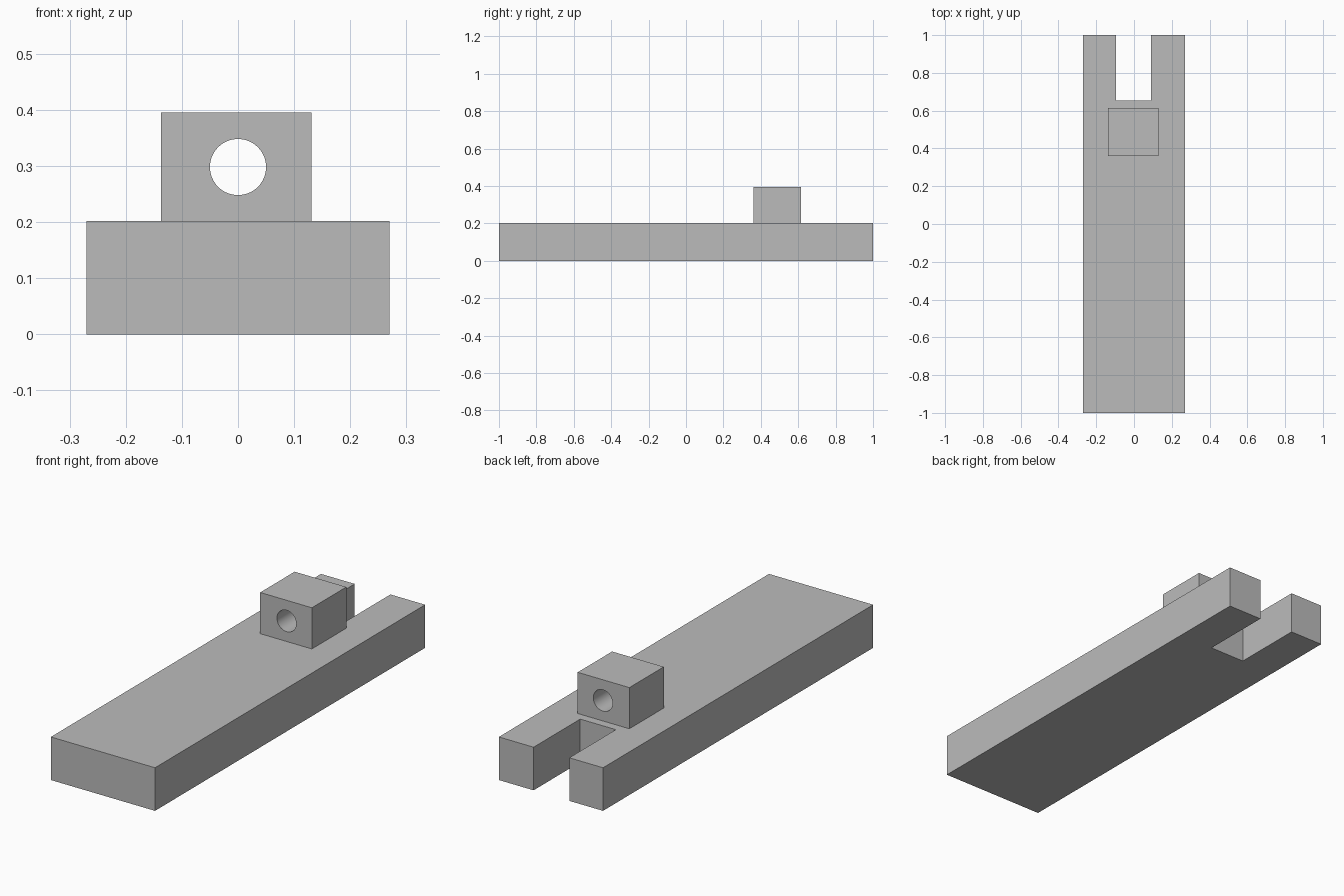
import bpy
import bmesh
import math
from mathutils import Matrix

cube = bpy.data.objects.get("Cube")
if cube:
    bpy.data.objects.remove(cube, do_unlink=True)

grey = bpy.data.materials.new("plain grey")
grey.use_nodes = True
colour = (0.5, 0.5, 0.5, 1)
grey.diffuse_color = colour
grey.node_tree.nodes["Principled BSDF"].inputs["Base Color"].default_value = colour


def make_object(name, bm):
    bmesh.ops.recalc_face_normals(bm, faces=bm.faces)
    mesh = bpy.data.meshes.new(name)
    bm.to_mesh(mesh)
    bm.free()
    mesh.materials.append(grey)
    obj = bpy.data.objects.new(name, mesh)
    bpy.context.collection.objects.link(obj)
    return obj


def prism(name, outline, bottom, top):
    """Extrude an outline in plan from bottom to top."""
    bm = bmesh.new()
    face = bm.faces.new([bm.verts.new((x, y, bottom)) for x, y in outline])
    grown = bmesh.ops.extrude_face_region(bm, geom=[face], use_keep_orig=True)
    verts = [v for v in grown["geom"] if isinstance(v, bmesh.types.BMVert)]
    bmesh.ops.translate(bm, verts=verts, vec=(0, 0, top - bottom))
    return make_object(name, bm)


# Long base plate with an open slot in its back end
W, L, H = 0.27, 1.0, 0.202
slot_left, slot_right, slot_end = 0.09, -0.095, 0.655
prism("slotted_base", [
    (-W, -L), (W, -L), (W, L), (slot_left, L), (slot_left, slot_end),
    (slot_right, slot_end), (slot_right, L), (-W, L)], 0, H)

# Block standing in front of the slot
x0, x1, y0, y1 = -0.137, 0.131, 0.36, 0.615
block = prism("bored_block", [(x0, y0), (x1, y0), (x1, y1), (x0, y1)], H, 0.395)

# Round bore through the block from front to back
bm = bmesh.new()
bmesh.ops.create_cone(
    bm, cap_ends=True, segments=64, radius1=0.05, radius2=0.05, depth=0.5,
    matrix=Matrix.Translation((0, (y0 + y1) / 2, 0.298)) @ Matrix.Rotation(math.pi / 2, 4, "X"))
cutter = make_object("bore_cutter", bm)
cutter.hide_render = True

bore = block.modifiers.new("bore", "BOOLEAN")
bore.operation = "DIFFERENCE"
bore.solver = "EXACT"
bore.object = cutter
bpy.ops.object.select_all(action="DESELECT")
block.select_set(True)
bpy.context.view_layer.objects.active = block
bpy.ops.object.modifier_apply(modifier="bore")
bpy.data.objects.remove(cutter, do_unlink=True)
bpy.ops.object.shade_smooth_by_angle(angle=math.radians(30))
